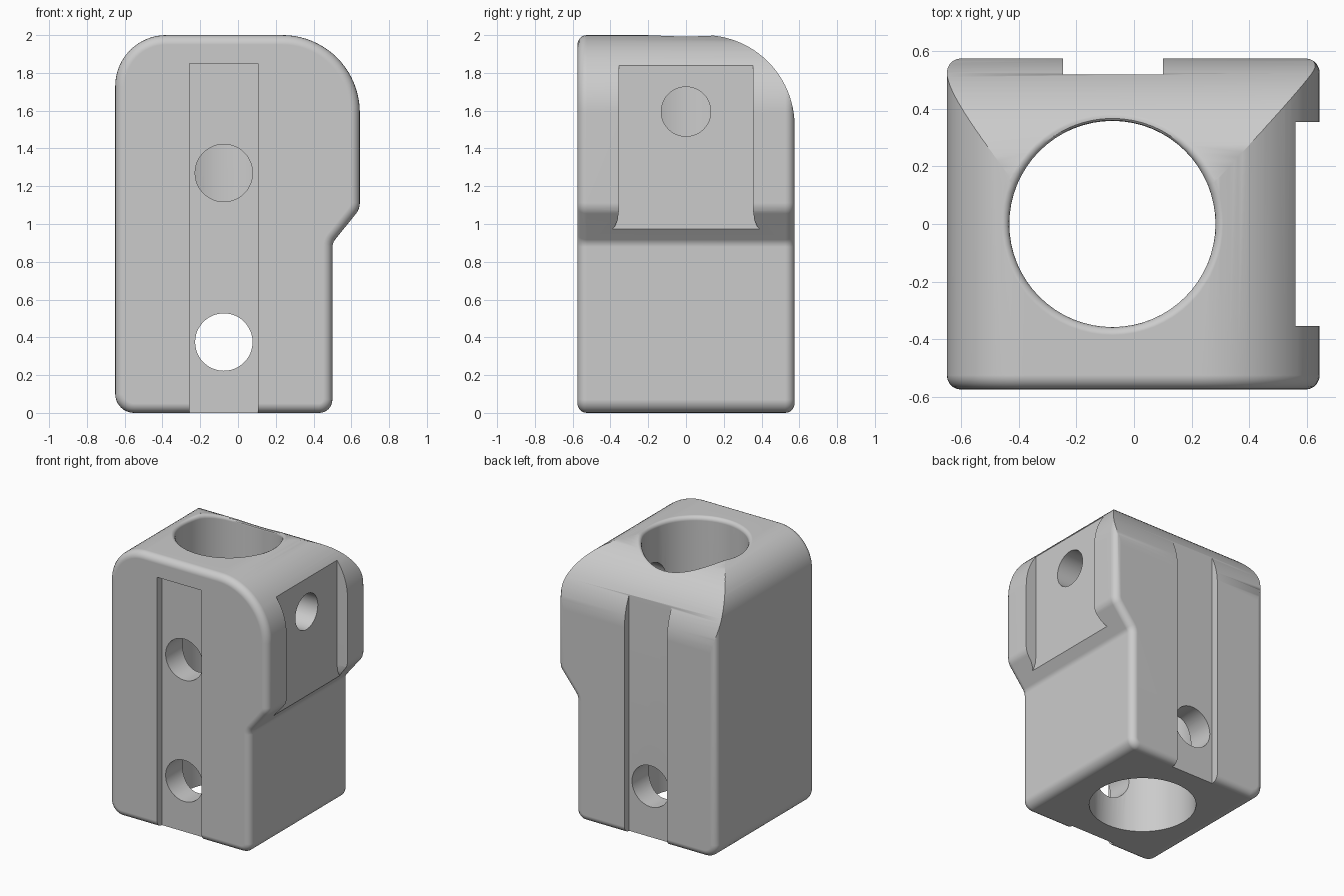
import bpy, bmesh, math
from mathutils import Vector

cube = bpy.data.objects.get("Cube")
if cube:
    bpy.data.objects.remove(cube, do_unlink=True)

grey = bpy.data.materials.new("neutral grey")
grey.use_nodes = True
grey.diffuse_color = (0.6, 0.6, 0.6, 1)
grey.node_tree.nodes["Principled BSDF"].inputs["Base Color"].default_value = (0.6, 0.6, 0.6, 1)


def make_object(name, bm):
    bmesh.ops.recalc_face_normals(bm, faces=bm.faces[:])
    mesh = bpy.data.meshes.new(name)
    bm.to_mesh(mesh)
    bm.free()
    mesh.materials.append(grey)
    obj = bpy.data.objects.new(name, mesh)
    bpy.context.collection.objects.link(obj)
    return obj


def loft(name, rings, edge_bevel=0):
    """Skin closed rings of points and cap both ends."""
    bm = bmesh.new()
    rows = [[bm.verts.new(p) for p in ring] for ring in rings]
    n = len(rows[0])
    caps = [bm.faces.new(rows[0]), bm.faces.new(rows[-1])]
    for a, b in zip(rows, rows[1:]):
        for i in range(n):
            j = (i + 1) % n
            bm.faces.new((a[i], a[j], b[j], b[i]))
    bmesh.ops.recalc_face_normals(bm, faces=bm.faces[:])
    if edge_bevel:
        rims = [e for f in caps for e in f.edges]
        bmesh.ops.bevel(bm, geom=rims, offset=edge_bevel, segments=5,
                        profile=0.5, affect='EDGES', clamp_overlap=False)
    return make_object(name, bm)


def prism(name, points, axis, lo, hi, edge_bevel=0):
    """Extrude a 2D profile along the x or y axis."""
    def place(p, d):
        return (d, p[0], p[1]) if axis == 'x' else (p[0], d, p[1])
    return loft(name, [[place(p, d) for p in points] for d in (lo, hi)], edge_bevel)


def circle(cx, cy, r, n=64):
    return [(cx + r * math.cos(math.tau * i / n), cy + r * math.sin(math.tau * i / n))
            for i in range(n)]


def rect(x0, x1, y0, y1):
    return [(x0, y0), (x1, y0), (x1, y1), (x0, y1)]


def rounded(corners):
    """Replace each (x, y, radius, segments) corner with an arc."""
    out = []
    for i, (x, y, r, seg) in enumerate(corners):
        p = Vector((x, y))
        a = (Vector(corners[i - 1][:2]) - p).normalized()
        b = (Vector(corners[(i + 1) % len(corners)][:2]) - p).normalized()
        half = a.angle(b) / 2
        centre = p + (a + b).normalized() * (r / math.sin(half))
        start = p + a * (r / math.tan(half)) - centre
        end = p + b * (r / math.tan(half)) - centre
        sweep = start.angle_signed(end)
        for k in range(seg + 1):
            t = -sweep * k / seg
            c, s = math.cos(t), math.sin(t)
            out.append(tuple(centre + Vector((start.x * c - start.y * s,
                                              start.x * s + start.y * c))))
    return out


LEFT, RIGHT, HALF, TOP = -0.65, 0.645, 0.575, 2.0
R_LEFT, R_RIGHT, R_BACK = 0.27, 0.41, 0.48
BORE_X, BORE_R, RIM = -0.075, 0.358, 0.03

# Main block: silhouette with softened front and back rims
block = prism("clamp_block", rounded([
    (LEFT, 0, 0.1, 8), (0.5, 0, 0.07, 6), (0.5, 0.9, 0.06, 4),
    (RIGHT, 1.08, 0.09, 4), (RIGHT, TOP, R_RIGHT, 20), (LEFT, TOP, R_LEFT, 16)]),
    'y', -HALF, HALF, 0.05)

# Large rounding of the upper back edge
cy, cz = HALF - R_BACK, TOP - R_BACK
arc = [(cy + R_BACK * math.cos(t), cz + R_BACK * math.sin(t))
       for t in (math.pi / 2 * k / 24 for k in range(25))]
cutters = [prism("back_rounding_cutter", arc + [(cy, 2.2), (0.8, 2.2), (0.8, cz)], 'x', -1, 1)]


# Vertical bore, its lip following the curved top
def top_height(x, y):
    def drop(d, r):
        return r - math.sqrt(max(r * r - max(d, 0) ** 2, 0))
    return TOP - max(drop(LEFT + R_LEFT - x, R_LEFT),
                     drop(x - RIGHT + R_RIGHT, R_RIGHT), drop(y - cy, R_BACK))


def lip_ring(angle):
    grow = RIM * (1 - math.cos(angle))
    sink = RIM * (1 - math.sin(angle)) - 0.0005
    return [(x, y, top_height(x, y) - sink) for x, y in circle(BORE_X, 0, BORE_R + grow)]


bore_rings = [[(x, y, -0.2) for x, y in circle(BORE_X, 0, BORE_R)]]
bore_rings += [lip_ring(math.pi / 2 * k / 4) for k in range(5)]
bore_rings.append([(x, y, 2.3) for x, y in circle(BORE_X, 0, BORE_R + RIM)])
cutters.append(loft("bore_cutter", bore_rings))

# Strap grooves on front and back
cutters.append(prism("front_groove_cutter", rect(-0.258, 0.105, -0.2, 1.85), 'y', -0.8, -0.52))
cutters.append(prism("back_groove_cutter", rect(-0.247, 0.1, -0.2, 1.85), 'y', 0.52, 0.8))

# Side pocket, flared at its lower end
flare = [(0.405, 0.9), (0.4, 0.965), (0.378, 0.985), (0.362, 1.02), (0.355, 1.07), (0.355, 2.2)]
cutters.append(prism("side_pocket_cutter", flare + [(-y, z) for y, z in reversed(flare)],
                     'x', 0.56, 0.9))

# Screw holes: lower one right through, the others into the bore
cutters.append(prism("lower_hole_cutter", circle(BORE_X, 0.375, 0.152, 48), 'y', -1, 1))
cutters.append(prism("upper_hole_cutter", circle(BORE_X, 1.27, 0.152, 48), 'y', -1, 0))
cutters.append(prism("side_hole_cutter", circle(0, 1.595, 0.131, 48), 'x', 0, 1))

bpy.ops.object.select_all(action='DESELECT')
bpy.context.view_layer.objects.active = block
block.select_set(True)
for cutter in cutters:
    cutter.hide_render = True
    mod = block.modifiers.new(cutter.name, 'BOOLEAN')
    mod.operation = 'DIFFERENCE'
    mod.solver = 'EXACT'
    mod.object = cutter
    bpy.ops.object.modifier_apply(modifier=mod.name)
for cutter in cutters:
    bpy.data.objects.remove(cutter, do_unlink=True)

# Smooth curved areas, keep machined edges crisp
bpy.ops.object.shade_smooth_by_angle(angle=math.radians(30))
weighted = block.modifiers.new("even_shading", 'WEIGHTED_NORMAL')
weighted.keep_sharp = True
